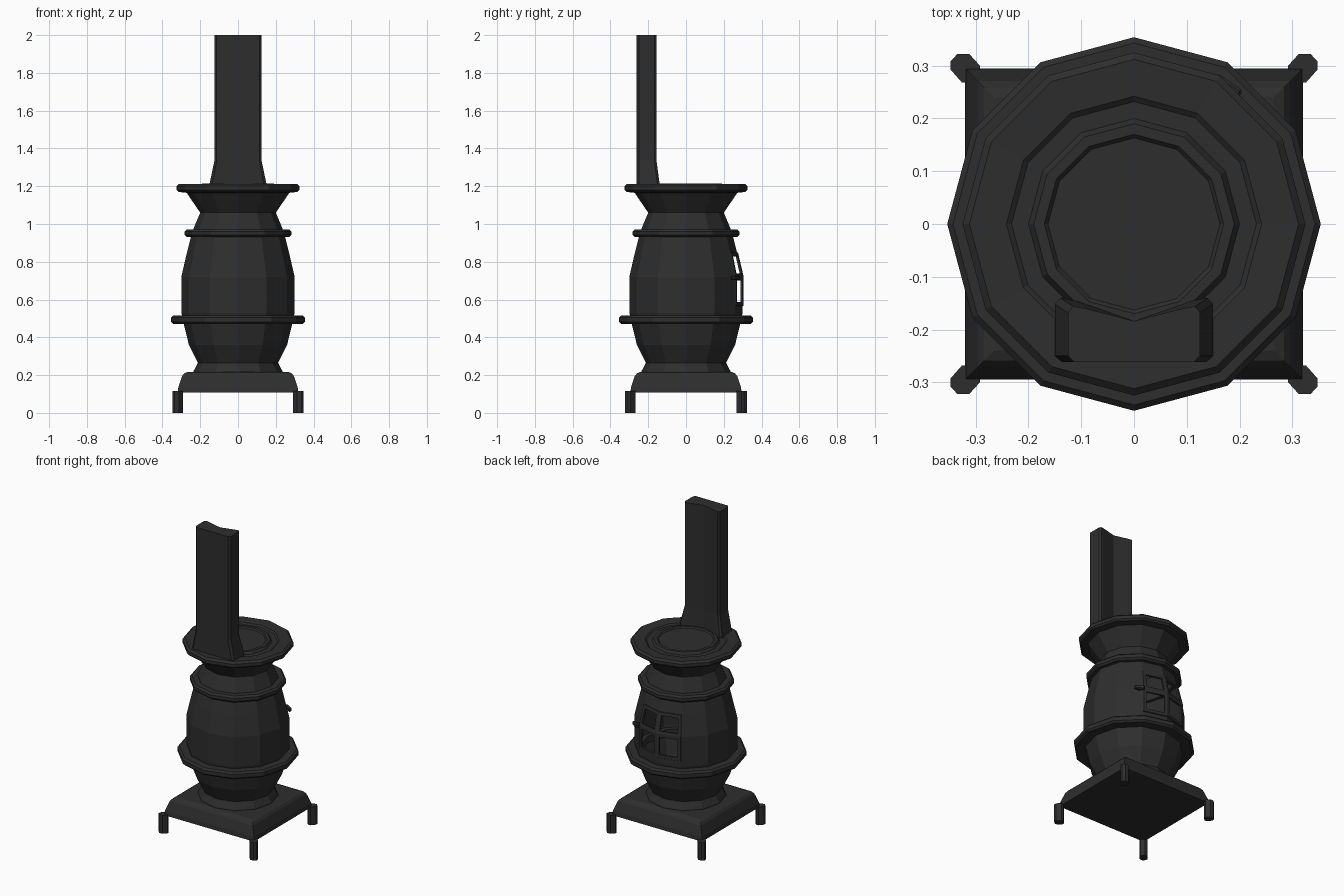
import bpy, bmesh, math
from mathutils import Vector, Matrix

if "Cube" in bpy.data.objects:
    bpy.data.objects.remove(bpy.data.objects["Cube"])

iron = bpy.data.materials.new("dark cast iron")
iron.diffuse_color = (0.027, 0.027, 0.027, 1)
iron.use_nodes = True
iron.node_tree.nodes["Principled BSDF"].inputs["Base Color"].default_value = iron.diffuse_color


def finish(bm, name, normals=True):
    if normals:
        bmesh.ops.recalc_face_normals(bm, faces=bm.faces[:])
    me = bpy.data.meshes.new(name)
    bm.to_mesh(me)
    bm.free()
    me.materials.append(iron)
    ob = bpy.data.objects.new(name, me)
    bpy.context.collection.objects.link(ob)
    return ob


def loft(bm, loops, close=False):
    """Skin a list of equal-length point loops; cap the ends or join them."""
    rings = [[bm.verts.new(p) for p in lp] for lp in loops]
    n = len(rings[0])
    pairs = list(zip(rings, rings[1:]))
    if close:
        pairs.append((rings[-1], rings[0]))
    else:
        bm.faces.new(rings[0][::-1])
        bm.faces.new(rings[-1])
    for a, b in pairs:
        for i in range(n):
            j = (i + 1) % n
            bm.faces.new((a[i], a[j], b[j], b[i]))


def lathe(profile, close=False, sides=12):
    bm = bmesh.new()
    step = 2 * math.pi / sides
    loft(bm, [[(r * math.cos(i * step), r * math.sin(i * step), z)
               for i in range(sides)] for r, z in profile], close)
    bmesh.ops.recalc_face_normals(bm, faces=bm.faces[:])
    return bm


# barrel body, with its flared top plate and raised lid
bm = lathe([(.235, .212), (.235, .222), (.212, .265), (.26, .36), (.287, .47),
            (.30, .53), (.30, .565), (.30, .72), (.27, .85), (.25, .93),
            (.236, .975), (.20, 1.06), (.272, 1.165), (.315, 1.17),
            (.325, 1.18), (.325, 1.20), (.312, 1.212), (.242, 1.208),
            (.232, 1.20), (.20, 1.20), (.19, 1.215), (.17, 1.215),
            (.163, 1.207)])

# door at the back: raised panel with four open panes
door = []
for f in bm.faces:
    c = f.calc_center_median()
    if len(f.verts) == 4 and .56 < c.z < .85 and c.y > .2 and abs(c.x) < .1:
        door.append(f)
bmesh.ops.inset_region(bm, faces=door, thickness=.003, depth=.005,
                       use_even_offset=True)
bmesh.ops.inset_individual(bm, faces=door, thickness=.019, use_even_offset=True)
bmesh.ops.inset_individual(bm, faces=door, thickness=.0005, depth=-.012)
bmesh.ops.delete(bm, geom=door, context='FACES')
finish(bm, "stove_body", False)

# bevelled iron bands
for name, ro, ri, z0, z1 in (("lower_band", .354, .27, .47, .516),
                             ("upper_band", .282, .23, .93, .972)):
    b = .011
    finish(lathe([(ri, z0), (ro - b, z0), (ro, z0 + b), (ro, z1 - b),
                  (ro - b, z1), (ri, z1)], True), name)

# door handle on the right edge of the door
bm = bmesh.new()
ang = math.radians(56)
d = Vector((math.cos(ang), math.sin(ang), 0))
rot = Matrix.Rotation(ang, 4, 'Z')
for r, size in ((.302, (.03, .018, .018)), (.315, (.02, .06, .024))):
    m = Matrix.Translation(d * r + Vector((0, 0, .715))) @ rot @ Matrix.Diagonal((*size, 1))
    bmesh.ops.create_cube(bm, size=1, matrix=m)
bmesh.ops.bevel(bm, geom=bm.edges[:], offset=.005, segments=1, affect='EDGES')
finish(bm, "door_handle")

# flue pipe: hollowed back, flared foot
half = [(.0, -.262), (.113, -.262), (.125, -.25), (.125, -.168),
        (.116, -.156), (.088, -.161), (.0, -.184)]
section = half + [(-x, y) for x, y in half[-2:0:-1]]


def pipe_loop(z, sx, back):
    return [(x * sx, y if y < -.2 else y + back * min(1, abs(x) / .1), z)
            for x, y in section]


bm = bmesh.new()
loft(bm, [pipe_loop(1.195, 1.2, .016), pipe_loop(1.215, 1.2, .016),
          pipe_loop(1.335, 1, 0), pipe_loop(2, 1, 0)])
finish(bm, "flue_pipe")

# square base plate with sloped sides
bm = bmesh.new()
loft(bm, [[(sx * x, sy * (x - .025), z)
           for sx, sy in ((-1, -1), (1, -1), (1, 1), (-1, 1))]
          for x, z in ((.32, .108), (.316, .135), (.296, .195), (.284, .21), (.265, .217))])
finish(bm, "base_plate")

# four corner legs
foot = [(.348, .293), (.348, .308), (.335, .322), (.312, .322),
        (.292, .30), (.292, .287), (.31, .268), (.326, .268)]
for sx, side in ((-1, "left"), (1, "right")):
    for sy, end in ((-1, "front"), (1, "back")):
        bm = bmesh.new()
        loft(bm, [[(sx * x, sy * y, z) for x, y in foot] for z in (0, .117)])
        finish(bm, f"{end}_{side}_leg")
